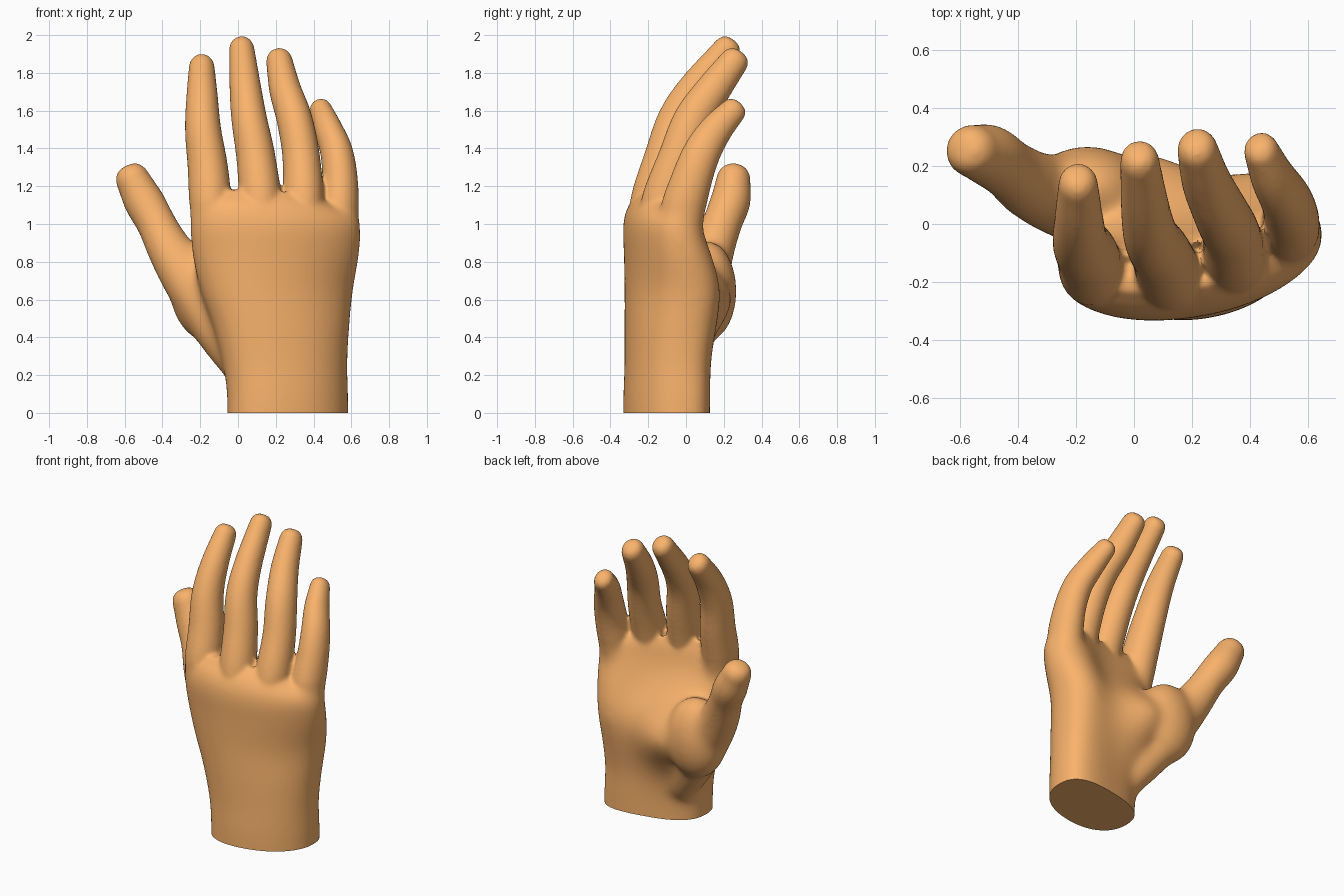
import bpy, bmesh
from math import sin, cos, pi, exp
from mathutils import Vector

if "Cube" in bpy.data.objects:
    bpy.data.objects.remove(bpy.data.objects["Cube"])

SIDES = 24
bm = bmesh.new()


def skin(rings):
    """Bridge closed rings of points and cap both ends."""
    vs = [[bm.verts.new(p) for p in r] for r in rings]
    n = len(vs[0])
    for a, b in zip(vs, vs[1:]):
        for i in range(n):
            j = (i + 1) % n
            bm.faces.new((a[i], a[j], b[j], b[i]))
    bm.faces.new(vs[0][::-1])
    bm.faces.new(vs[-1])


def spline(pts, steps=6):
    """Catmull-Rom through rows of numbers."""
    pts = [Vector(p) for p in pts]
    ext = [2 * pts[0] - pts[1]] + pts + [2 * pts[-1] - pts[-2]]
    out = []
    for i in range(1, len(ext) - 2):
        a, b, c, d = ext[i - 1:i + 3]
        for k in range(steps):
            t = k / steps
            out.append(0.5 * (2 * b + (c - a) * t + (2 * a - 5 * b + 4 * c - d) * t * t
                              + (3 * b - a - 3 * c + d) * t ** 3))
    return out + [pts[-1]]


def digit(pts, flat=1.1):
    """Tapered tube with blunt rounded tip; rows are x, y, z, radius."""
    path = spline(pts)
    rings = []

    def ring(c, t, r):
        s = Vector((1, 0, 0))
        s = (s - t * s.dot(t)).normalized()
        n = t.cross(s)
        rings.append([c + s * r * cos(2 * pi * i / SIDES) + n * r * flat * sin(2 * pi * i / SIDES)
                      for i in range(SIDES)])

    for i, p in enumerate(path):
        t = (path[min(i + 1, len(path) - 1)].xyz - path[max(i - 1, 0)].xyz).normalized()
        ring(p.xyz, t, p.w)
    for k in range(1, 7):
        a = k * pi / 2 / 6.4
        ring(p.xyz + t * p.w * sin(a), t, p.w * cos(a) ** 0.7)
    skin(rings)


def bump(x, z, cx, cz, sx, sz):
    return exp(-((x - cx) / sx) ** 2 / 2 - ((z - cz) / sz) ** 2 / 2)


# Palm and wrist: z, left x, right x, middle y, tilt, arch, half thickness
palm = [(-0.1, -0.06, 0.585, -0.108, 0.06, 0.03, 0.215),
        (0.10, -0.06, 0.585, -0.108, 0.06, 0.03, 0.215),
        (0.25, -0.08, 0.58, -0.108, 0.055, 0.03, 0.21),
        (0.45, -0.13, 0.59, -0.112, 0.06, 0.04, 0.205),
        (0.65, -0.20, 0.61, -0.125, 0.07, 0.06, 0.19),
        (0.85, -0.245, 0.645, -0.155, 0.065, 0.065, 0.165),
        (1.00, -0.255, 0.65, -0.174, 0.065, 0.06, 0.15),
        (1.10, -0.245, 0.63, -0.165, 0.07, 0.06, 0.125),
        (1.18, -0.20, 0.57, -0.145, 0.07, 0.06, 0.075)]
rings = []
for z, x0, x1, c0, c1, c2, ty in spline(palm, 4):
    ring = []
    for i in range(64):
        a = 2 * pi * i / 64
        u, v = [abs(w) ** (2 / 2.4) * (1 if w > 0 else -1) for w in (cos(a), sin(a))]
        drop = 0.6 * max(0, z - 1) * u * u if u > 0 else 0
        x = (x0 + x1) / 2 + u * (x1 - x0) / 2
        y = c0 + c1 * u + c2 * u * u + ty * v
        # Ball of the thumb and heel of the palm
        y += max(v, 0) * (0.24 * bump(x, z, -0.06, 0.61, 0.21, 0.17)
                          + 0.10 * bump(x, z, 0.52, 0.78, 0.14, 0.28))
        ring.append(Vector((x, y, z - drop)))
    rings.append(ring)
skin(rings)

# Index, middle, ring and little fingers
digit([(-0.13, -0.17, 0.9, 0.10), (-0.145, -0.16, 1.1, 0.112), (-0.16, -0.11, 1.3, 0.107),
       (-0.185, -0.06, 1.5, 0.096), (-0.19, 0.02, 1.67, 0.084), (-0.192, 0.132, 1.825, 0.069)])
digit([(0.12, -0.18, 0.9, 0.10), (0.12, -0.175, 1.1, 0.112), (0.095, -0.108, 1.35, 0.104),
       (0.06, -0.048, 1.55, 0.095), (0.04, 0.045, 1.71, 0.085), (0.02, 0.212, 1.92, 0.068)])
digit([(0.33, -0.13, 0.9, 0.10), (0.345, -0.12, 1.1, 0.11), (0.335, -0.038, 1.35, 0.10),
       (0.30, 0.036, 1.55, 0.095), (0.25, 0.143, 1.71, 0.085), (0.22, 0.25, 1.855, 0.071)])
digit([(0.53, -0.03, 0.85, 0.10), (0.535, -0.02, 1.05, 0.105), (0.54, 0.028, 1.23, 0.095),
       (0.522, 0.085, 1.38, 0.087), (0.478, 0.16, 1.50, 0.076), (0.441, 0.245, 1.595, 0.062)], 1.15)

# Thumb
digit([(0.05, -0.02, 0.2, 0.10), (-0.09, 0.03, 0.41, 0.125), (-0.235, 0.085, 0.66, 0.14),
       (-0.35, 0.135, 0.85, 0.122), (-0.43, 0.19, 1.0, 0.105), (-0.498, 0.235, 1.12, 0.106),
       (-0.552, 0.25, 1.225, 0.092)], 1.0)

# Fleshy root of the thumb
pad = bmesh.ops.create_icosphere(bm, subdivisions=4, radius=1)["verts"]
for v in pad:
    v.co = Vector((-0.16 + v.co.x * 0.2, 0.115 + v.co.y * 0.155, 0.645 + v.co.z * 0.27))

# Fuse everything into one smooth skin
me = bpy.data.meshes.new("hand")
bmesh.ops.recalc_face_normals(bm, faces=bm.faces)
bm.to_mesh(me)
bm.free()
hand = bpy.data.objects.new("hand", me)
bpy.context.collection.objects.link(hand)
bpy.context.view_layer.objects.active = hand
hand.select_set(True)
m = hand.modifiers.new("fuse", "REMESH")
m.mode = "VOXEL"
m.voxel_size = 0.012
bpy.ops.object.modifier_apply(modifier="fuse")

# Soften the palm strongly and the digits lightly
group = hand.vertex_groups.new(name="palm")
for v in hand.data.vertices:
    w = min(1, max(0, (1.12 - v.co.z) / 0.12)) * min(1, max(0, (v.co.x + 0.42) / 0.1))
    group.add([v.index], w, "REPLACE")
for count, vg in ((100, "palm"), (8, "")):
    m = hand.modifiers.new("soften", "SMOOTH")
    m.factor = 0.5
    m.iterations = count
    m.vertex_group = vg
    bpy.ops.object.modifier_apply(modifier="soften")

# Cut the wrist flat on the ground
bm = bmesh.new()
bm.from_mesh(hand.data)
cut = bmesh.ops.bisect_plane(bm, geom=bm.verts[:] + bm.edges[:] + bm.faces[:], plane_co=(0, 0, 0),
                             plane_no=(0, 0, 1), clear_inner=True)["geom_cut"]
bmesh.ops.holes_fill(bm, edges=[e for e in cut if isinstance(e, bmesh.types.BMEdge)], sides=0)
bm.to_mesh(hand.data)
bm.free()
bpy.ops.object.shade_smooth_by_angle(angle=0.9)

mat = bpy.data.materials.new("skin")
mat.diffuse_color = (0.95, 0.45, 0.15, 1)
mat.use_nodes = True
mat.node_tree.nodes["Principled BSDF"].inputs["Base Color"].default_value = mat.diffuse_color
hand.data.materials.append(mat)
